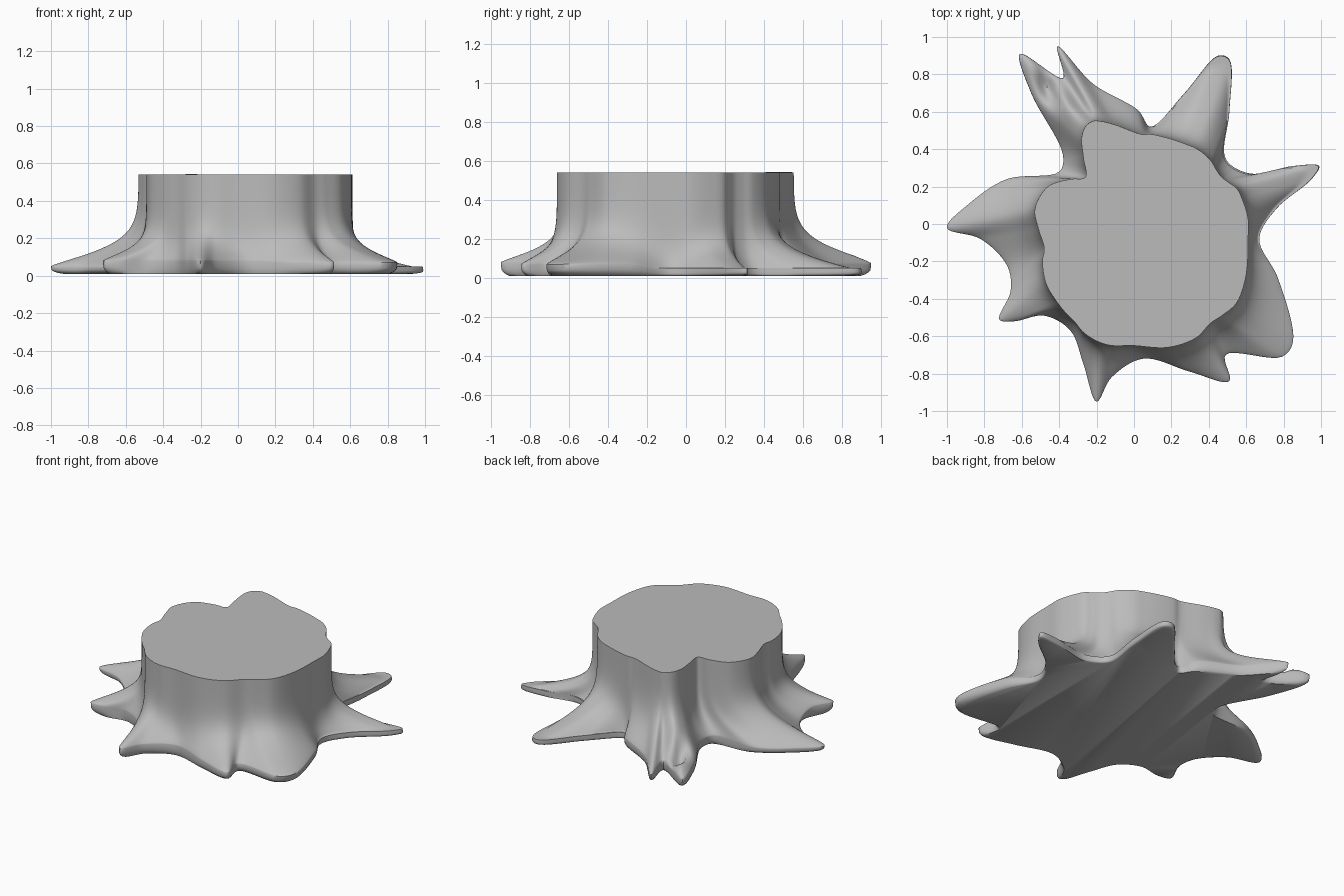
import bpy
import bmesh
import math
from mathutils import Vector

TOP = 0.54        # height of the sawn face
GROUND = 0.01     # height of the underside
STEPS = 8         # subdivisions between outline points
RINGS = 36        # rings up the flare

cube = bpy.data.objects.get("Cube")
if cube:
    bpy.data.objects.remove(cube, do_unlink=True)

trunk_outline = []
root_outline = []


def add_root(lift, spread, rows):
    """Rows pair a trunk rim point with a root edge point, in hundredths."""
    for tx, ty, bx, by in rows:
        trunk_outline.append(Vector((tx, ty)) / 100)
        root_outline.append(Vector((bx / 100, by / 100, lift, spread)))


def smooth_loop(points):
    """Closed centripetal spline through the points."""
    loop = []
    count = len(points)
    for i in range(count):
        a, b, c, d = (points[(i + k) % count] for k in (-1, 0, 1, 2))
        t1 = math.sqrt((b - a).length)
        t2 = t1 + math.sqrt((c - b).length)
        t3 = t2 + math.sqrt((d - c).length)
        for s in range(STEPS):
            t = t1 + (t2 - t1) * s / STEPS
            ab = a + (b - a) * (t / t1)
            bc = b + (c - b) * ((t - t1) / (t2 - t1))
            cd = c + (d - c) * ((t - t2) / (t3 - t2))
            abc = ab + (bc - ab) * (t / t2)
            bcd = bc + (cd - bc) * ((t - t1) / (t3 - t1))
            loop.append(abc + (bcd - abc) * ((t - t1) / (t2 - t1)))
    return loop


# Left root
add_root(0.03, 0.16, [(61, -8, 67, -8), (61, 3, 76, 8), (58, 13, 95, 24),
                      (55, 19, 99, 31), (51, 22, 85, 31), (47, 25, 62, 27)])
# Back left root
add_root(0.03, 0.19, [(44, 29, 49, 35), (41, 34, 51, 60), (34, 40, 51, 88),
                      (27, 43, 45, 90), (18, 46, 27, 70), (9, 48, 9, 52)])
# Forked back root, ending in the deep crease
add_root(0.07, 0.23, [(4, 48, 2, 61), (-10, 53, -22, 75), (-18, 55, -41, 95),
                      (-22, 55, -38, 78), (-26, 52, -61, 91),
                      (-28, 46, -55, 70), (-27, 35, -38, 37),
                      (-26, 25, -40, 28)])
# Right root
add_root(0.05, 0.22, [(-34, 24, -68, 24), (-46, 20, -88, 11),
                      (-53, 8, -100, -2), (-51, -3, -82, -8),
                      (-48, -13, -68, -22)])
# Front right root
add_root(0.08, 0.17, [(-49, -20, -66, -36), (-47, -32, -72, -51),
                      (-41, -42, -64, -52), (-37, -47, -48, -49),
                      (-32, -52, -34, -57)])
# Front root
add_root(0.08, 0.18, [(-27, -58, -27, -75), (-19, -63, -20, -95),
                      (-12, -65, -12, -82), (-1, -65, 5, -72)])
# Front left root with two toes
add_root(0.07, 0.19, [(18, -66, 30, -79), (33, -61, 51, -84),
                      (41, -53, 49, -70), (47, -49, 79, -71),
                      (55, -42, 85, -63), (60, -27, 77, -29)])

# Bark material
bark = bpy.data.materials.new("grey_wood")
bark.use_nodes = True
colour = (0.5, 0.5, 0.5, 1)
bark.diffuse_color = colour
bark.node_tree.nodes["Principled BSDF"].inputs["Base Color"].default_value = colour

# Rings from the tucked-in underside, over the root tips and up the trunk
trunk = smooth_loop(trunk_outline)
roots = smooth_loop(root_outline)
profile = [("under", k / 4) for k in range(4, 0, -1)]
profile += [("flare", (k / RINGS) ** 1.5) for k in range(RINGS + 1)]


def stump_point(rim, base, kind, t):
    lift, spread = base[2], base[3]
    if kind == "under":
        out = 1 - 0.14 * t * t
        z = lift + (GROUND - lift) * math.sqrt(t)
    else:
        out = 0 if t == 1 else math.exp(-(t / spread) ** 1.3)
        z = lift + (TOP - lift) * t
    xy = rim.lerp(base.to_2d(), out)
    return Vector((xy.x, xy.y, z))


bm = bmesh.new()
rings = [[bm.verts.new(stump_point(r, b, kind, t)) for r, b in zip(trunk, roots)]
         for kind, t in profile]
count = len(trunk)
for low, high in zip(rings, rings[1:]):
    for i in range(count):
        j = (i + 1) % count
        bm.faces.new((low[i], low[j], high[j], high[i]))

# Sawn face and underside
bm.faces.new(rings[-1])
bm.faces.new(rings[0][::-1])

# Knot hollow pressed into the forked root, with a raised lip around it
hollow = Vector((-0.46, 0.73))
along = Vector((-0.4, 0.9)).normalized()
for ring in rings[5:]:
    for v in ring:
        offset = v.co.to_2d() - hollow
        u = offset.dot(along) / 0.10
        w = offset.cross(along) / 0.05
        reach = math.exp(-u * u - w * w)
        lip = math.exp(-(u * u + w * w) / 4)
        v.co.z = max(0.05, v.co.z + 0.06 * lip - 0.13 * reach)

bmesh.ops.recalc_face_normals(bm, faces=bm.faces)
mesh = bpy.data.meshes.new("tree_stump")
bm.to_mesh(mesh)
bm.free()
mesh.materials.append(bark)
stump = bpy.data.objects.new("tree_stump", mesh)
bpy.context.collection.objects.link(stump)

# Smooth bark with a crisp sawn edge
bpy.ops.object.select_all(action="DESELECT")
stump.select_set(True)
bpy.context.view_layer.objects.active = stump
bpy.ops.object.shade_smooth_by_angle(angle=math.radians(50))
